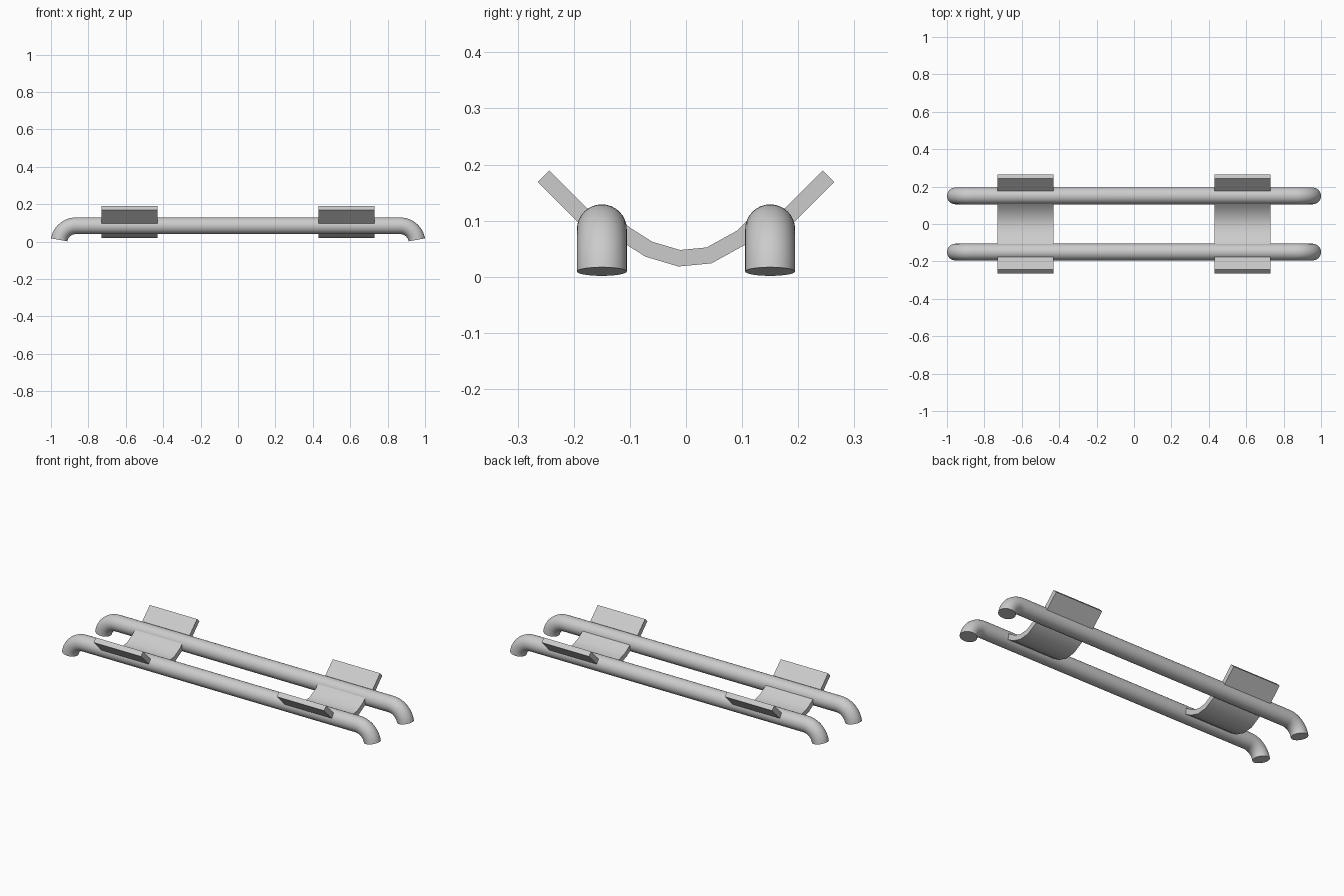
import bpy, bmesh
from math import sin, cos, pi, radians
from mathutils import Vector

cube = bpy.data.objects.get("Cube")
if cube:
    bpy.data.objects.remove(cube, do_unlink=True)

grey = bpy.data.materials.new("light grey")
grey.use_nodes = True
colour = (0.6, 0.6, 0.6, 1)
grey.diffuse_color = colour
grey.node_tree.nodes["Principled BSDF"].inputs["Base Color"].default_value = colour

RAIL_Y, RAIL_R = 0.15, 0.0445
BEND_X, BEND_Z, BEND_R = 0.8665, -0.0065, 0.091
SIDES, STEPS, BEND = 32, 12, radians(80)


def finish(name, bm):
    bmesh.ops.recalc_face_normals(bm, faces=bm.faces)
    mesh = bpy.data.meshes.new(name)
    bm.to_mesh(mesh)
    bm.free()
    mesh.materials.append(grey)
    obj = bpy.data.objects.new(name, mesh)
    bpy.context.collection.objects.link(obj)
    bpy.ops.object.select_all(action='DESELECT')
    obj.select_set(True)
    bpy.context.view_layer.objects.active = obj
    bpy.ops.object.shade_smooth_by_angle(angle=radians(30))


def loft(name, rings):
    """Skin a row of closed rings and cap both ends."""
    bm = bmesh.new()
    rows = [[bm.verts.new(p) for p in ring] for ring in rings]
    n = len(rows[0])
    for a, b in zip(rows, rows[1:]):
        for i in range(n):
            j = (i + 1) % n
            bm.faces.new((a[i], a[j], b[j], b[i]))
    bm.faces.new(rows[0])
    bm.faces.new(rows[-1])
    finish(name, bm)


def rail(name, y):
    """Straight round bar whose ends curl downwards."""
    angles = [BEND * i / STEPS for i in range(STEPS + 1)]
    stations = [(-1, a) for a in reversed(angles)] + [(1, a) for a in angles]
    rings = []
    for side, a in stations:
        out = Vector((side * sin(a), 0, cos(a)))
        centre = Vector((side * BEND_X, y, BEND_Z)) + out * BEND_R
        rings.append([centre + RAIL_R * (cos(t) * out + Vector((0, sin(t), 0)))
                      for t in (2 * pi * i / SIDES for i in range(SIDES))])
    loft(name, rings)


def plate(name, path, x, half_width=0.15, thick=0.029):
    """Flat strip following a (y, z) centre line, extruded along x."""
    pts = [Vector(p) for p in path]
    top, bottom = [], []
    for i, p in enumerate(pts):
        before = (p - pts[i - 1]).normalized() if i else None
        after = (pts[i + 1] - p).normalized() if i + 1 < len(pts) else None
        d = ((before or after) + (after or before)).normalized()
        normal = Vector((-d.y, d.x))
        mitre = normal.dot(Vector((-(after or before).y, (after or before).x)))
        top.append(p + normal * thick / 2 / mitre)
        bottom.append(p - normal * thick / 2 / mitre)
    outline = top + bottom[::-1]
    loft(name, [[(x + s * half_width, p.x, p.y) for p in outline] for s in (-1, 1)])


# Two long rails
rail("front_rail", -RAIL_Y)
rail("back_rail", RAIL_Y)

# Curved cradles between the rails, with sloping wings outside them
cradle = [(-0.14, 0.101), (-0.108, 0.0755), (-0.066, 0.049), (-0.012, 0.033),
          (0.041, 0.038), (0.099, 0.070), (0.135, 0.105)]
for label, x in (("left", 0.58), ("right", -0.58)):
    plate(label + "_cradle", cradle, x)
    for end, s in (("front", -1), ("back", 1)):
        plate(f"{label}_{end}_wing", [(s * 0.16, 0.085), (s * 0.254, 0.179)], x)
